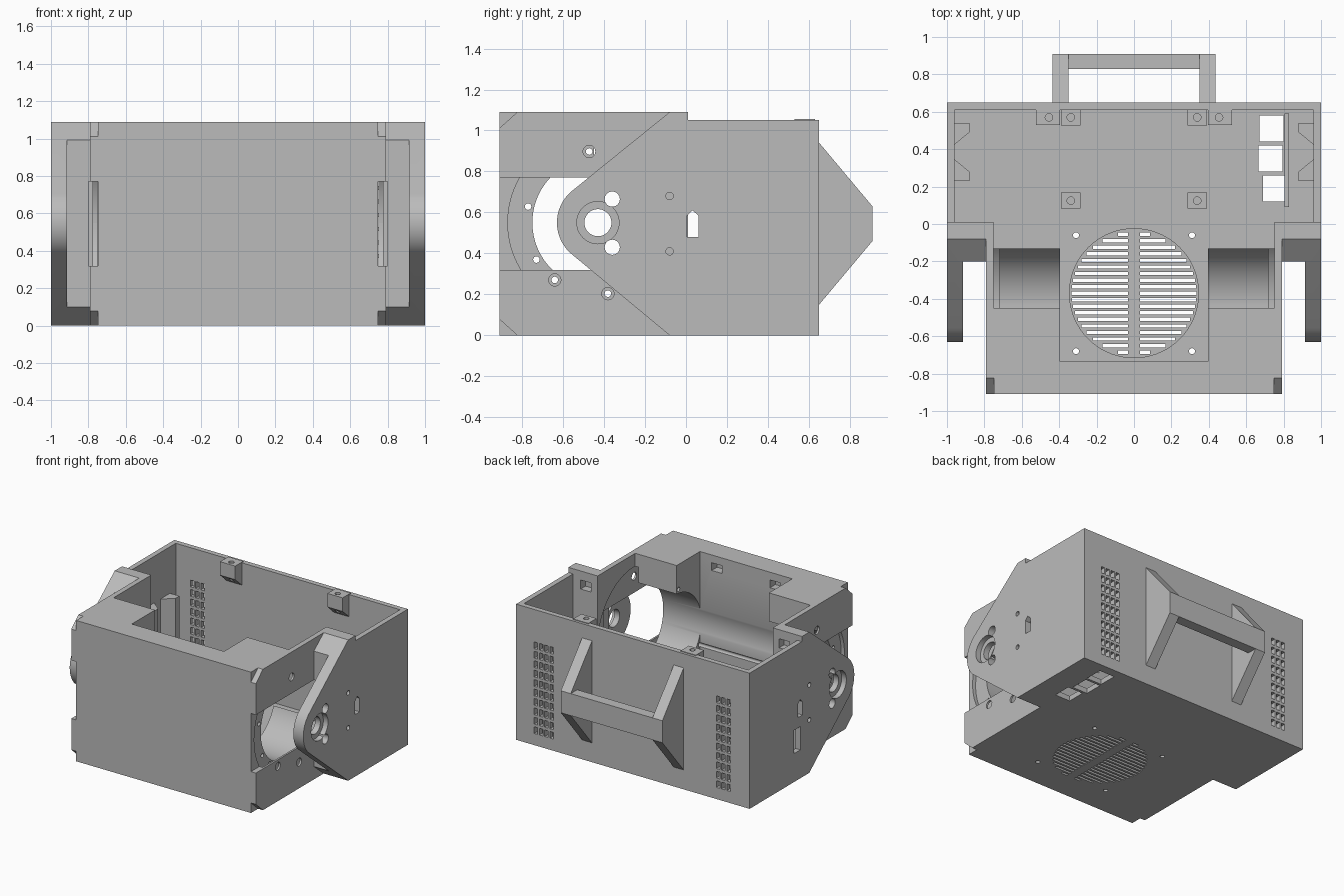
import bpy, bmesh, math
from mathutils import Matrix, Vector

if "Cube" in bpy.data.objects:
    bpy.data.objects.remove(bpy.data.objects["Cube"])

grey = bpy.data.materials.new("plain grey")
grey.use_nodes = True
COLOUR = (0.5, 0.5, 0.5, 1)
grey.diffuse_color = COLOUR
grey.node_tree.nodes["Principled BSDF"].inputs["Base Color"].default_value = COLOUR

PY, PZ = -0.43, 0.55          # pivot axis position
LOW, HIGH = 1.05, 1.09        # rim and lid heights


def box(bm, x, y, z):
    size = Vector((x[1] - x[0], y[1] - y[0], z[1] - z[0]))
    mid = Vector((x[0] + x[1], y[0] + y[1], z[0] + z[1])) / 2
    bmesh.ops.create_cube(bm, size=1, matrix=Matrix.Translation(mid) @ Matrix.Diagonal((*size, 1)))


def prism(bm, profile, x):
    """Extrude a (y, z) profile along x."""
    face = bm.faces.new([bm.verts.new((x[0], a, b)) for a, b in profile])
    new = bmesh.ops.extrude_face_region(bm, geom=[face])["geom"]
    bmesh.ops.translate(bm, vec=(x[1] - x[0], 0, 0),
                        verts=[v for v in new if isinstance(v, bmesh.types.BMVert)])
    bmesh.ops.recalc_face_normals(bm, faces=bm.faces)


def rod(bm, r, span, y, z=None, x=None, n=48):
    """Cylinder along x, or along z when x is given."""
    mid = sum(span) / 2
    if x is None:
        m = Matrix.Translation((mid, y, z)) @ Matrix.Rotation(math.pi / 2, 4, 'Y')
    else:
        m = Matrix.Translation((x, y, mid))
    bmesh.ops.create_cone(bm, cap_ends=True, segments=n, radius1=r, radius2=r,
                          depth=span[1] - span[0], matrix=m)


def both(x):
    return [x, (-x[1], -x[0])]


def make(name, build):
    bm = bmesh.new()
    build(bm)
    me = bpy.data.meshes.new(name)
    bm.to_mesh(me)
    bm.free()
    ob = bpy.data.objects.new(name, me)
    bpy.context.collection.objects.link(ob)
    me.materials.append(grey)
    return ob


def combine(ob, build, op='DIFFERENCE'):
    tool = make("cutter", build)
    tool.hide_render = True
    mod = ob.modifiers.new("bool", 'BOOLEAN')
    mod.operation, mod.object, mod.solver, mod.use_self = op, tool, 'EXACT', True
    bpy.context.view_layer.objects.active = ob
    bpy.ops.object.modifier_apply(modifier=mod.name)
    bpy.data.objects.remove(tool)


# Outer shell: wide rear box, narrower front box, rounded cheeks
housing = make("housing", lambda b: box(b, (-1, 1), (-0.02, 0.65), (0, LOW)))
combine(housing, lambda b: box(b, (-0.79, 0.79), (-0.91, 0.01), (0, HIGH)), 'UNION')

NOSE = 0.2
dy, dz = -0.08 - PY, HIGH - PZ
tangent = math.atan2(dz, dy) + math.acos(NOSE / math.hypot(dy, dz))
steps = 20
cheek = [(0.01, HIGH), (-0.08, HIGH)]
for i in range(steps + 1):
    a = tangent + (2 * math.pi - 2 * tangent) * i / steps
    cheek.append((PY + NOSE * math.cos(a), PZ + NOSE * math.sin(a)))
cheek += [(-0.08, 0), (0.01, 0)]
for span in both((0.78, 1)):
    combine(housing, lambda b: prism(b, cheek, span), 'UNION')


# Gap between each cheek and the front box
def gaps(b):
    for s in both((0.79, 0.915)):
        box(b, s, (-0.8, -0.2), (-0.1, 1.2))


combine(housing, gaps)

# Interior spaces, open at the top
for x, y, z in [(0.96, (0.01, 0.61), 0.04), (0.395, (-0.735, 0.03), 0.04),
                (0.75, (-0.45, 0.03), PZ), (0.75, (-0.13, 0.03), 0.04)]:
    combine(housing, lambda b: box(b, (-x, x), y, (z, 1.3)))
combine(housing, lambda b: rod(b, 0.32, (-0.75, 0.75), PY, PZ, n=96))


# Side slots, round pockets behind them, clipped front corners
def pockets(b):
    for s in both((0.72, 0.775)):
        rod(b, 0.44, s, PY, PZ, n=96)


def slots(b):
    for s in both((0.748, 0.80)):
        box(b, s, (-0.95, -0.1), (0.32, 0.77))
        prism(b, [(-0.95, -0.03), (-0.79, -0.03), (-0.92, 0.087)], s)
        prism(b, [(-0.95, HIGH + 0.03), (-0.79, HIGH + 0.03), (-0.92, HIGH - 0.087)], s)


combine(housing, pockets)
combine(housing, slots)


# Screw holes around the bore
def bore_holes(b):
    for deg in (97, 167, 211, 233, 278):
        y = PY + 0.35 * math.cos(math.radians(deg))
        z = PZ + 0.35 * math.sin(math.radians(deg))
        rod(b, 0.016, (-0.85, 0.85), y, z, n=20)
        if deg not in (167, 211):
            for s in both((0.77, 0.83)):
                rod(b, 0.03, s, y, z, n=24)


combine(housing, bore_holes)


# Pivot bearings, cable holes and slots in the cheeks
def cheek_holes(b):
    for s in both((0.9, 1.02)):
        rod(b, 0.066, s, PY, PZ)
        for z in (0.43, 0.665):
            rod(b, 0.037, s, -0.36, z, n=32)
        prism(b, [(0.005, 0.48), (0.06, 0.48), (0.06, 0.585), (0.032, 0.61), (0.005, 0.585)], s)
    for s in both((0.96, 1.02)):
        rod(b, 0.103, s, PY, PZ)
        for z in (0.41, 0.68):
            rod(b, 0.018, s, -0.08, z, n=20)
    box(b, (-1.02, -0.9), (0.03, 0.11), (0.22, 0.4))


combine(housing, cheek_holes)

# Fan grille in the floor
FAN_Y, FAN_R = -0.37, 0.345
combine(housing, lambda b: rod(b, FAN_R, (0.03, 0.06), FAN_Y, x=0, n=72))


def grille(b):
    for i in range(-9, 10):
        off = i * 0.035
        edge = math.sqrt((FAN_R - 0.01) ** 2 - (abs(off) + 0.009) ** 2)
        for s in both((0.033, edge)):
            box(b, s, (FAN_Y + off - 0.009, FAN_Y + off + 0.009), (-0.05, 0.1))
    for x in (-0.31, 0.31):
        for y in (-0.06, -0.68):
            rod(b, 0.016, (-0.05, 0.1), y, x=x, n=20)


combine(housing, grille)


# Floor sockets and rear vents
def openings(b):
    for x, y in [(0.67, 0.51), (0.665, 0.35), (0.69, 0.19)]:
        box(b, (x, x + 0.13), (y - 0.07, y + 0.07), (-0.05, 0.1))
    for start, count in [(0.68, 4), (-0.835, 3)]:
        for c in range(count):
            for r in range(10):
                x, z = start + c * 0.045, 0.09 + r * 0.073
                box(b, (x, x + 0.03), (0.55, 0.7), (z, z + 0.052))


combine(housing, openings)


# Small nut pockets under the lid
def nut_pockets(b):
    for x in (-0.25, 0.25):
        box(b, (x - 0.045, x + 0.045), (-0.8, -0.7), (0.97, 1.03))
    for x in (-0.85, 0.85):
        box(b, (x - 0.045, x + 0.045), (-0.05, 0.05), (0.95, 1.02))


combine(housing, nut_pockets)

# Rear carrying handle
for side, s in zip(("left", "right"), both((0.35, 0.435))):
    make(side + "_handle_leg", lambda b: prism(
        b, [(0.64, 0.15), (0.65, 0.15), (0.91, 0.46), (0.91, 0.63), (0.65, 0.94), (0.64, 0.94)], s))
make("handle_bar", lambda b: box(b, (-0.36, 0.36), (0.83, 0.91), (0.46, 0.63)))

# Rim tabs and floor standoffs with screw holes
for side, sign in (("left", 1), ("right", -1)):
    s = both((0.395, 0.525))[sign < 0]
    tab = make(side + "_rim_tab", lambda b: prism(
        b, [(0.63, 0.86), (0.53, 0.95), (0.53, 1.055), (0.63, 1.055)], s))
    combine(tab, lambda b: rod(b, 0.02, (0.8, 1.2), 0.57, x=sign * 0.455, n=20))
    for where, y in (("front", 0.125), ("rear", 0.57)):
        post = make(f"{side}_{where}_standoff", lambda b: box(
            b, both((0.285, 0.39))[sign < 0], (y - 0.043, y + 0.043), (0.03, 0.12)))
        combine(post, lambda b: rod(b, 0.02, (0.06, 0.2), y, x=sign * 0.338, n=20))


# Wedge guide rails on the side walls and the rib beside the sockets
def guides(b):
    for sign in (1, -1):
        for y, d in ((0.54, -1), (0.23, 1)):
            ring = [(0.965, y), (0.88, y), (0.88, y + d * 0.05), (0.965, y + d * 0.12)]
            face = b.faces.new([b.verts.new((sign * px, py, 0.03)) for px, py in ring])
            new = bmesh.ops.extrude_face_region(b, geom=[face])["geom"]
            bmesh.ops.translate(b, vec=(0, 0, 0.66),
                                verts=[v for v in new if isinstance(v, bmesh.types.BMVert)])
    bmesh.ops.recalc_face_normals(b, faces=b.faces)


make("guide_rails", guides)
make("socket_rib", lambda b: box(b, (0.805, 0.83), (0.09, 0.59), (0.03, 0.2)))

# Smooth the round surfaces and keep the edges sharp
bpy.ops.object.select_all(action='DESELECT')
housing.select_set(True)
bpy.context.view_layer.objects.active = housing
bpy.ops.object.shade_smooth_by_angle(angle=math.radians(30))
